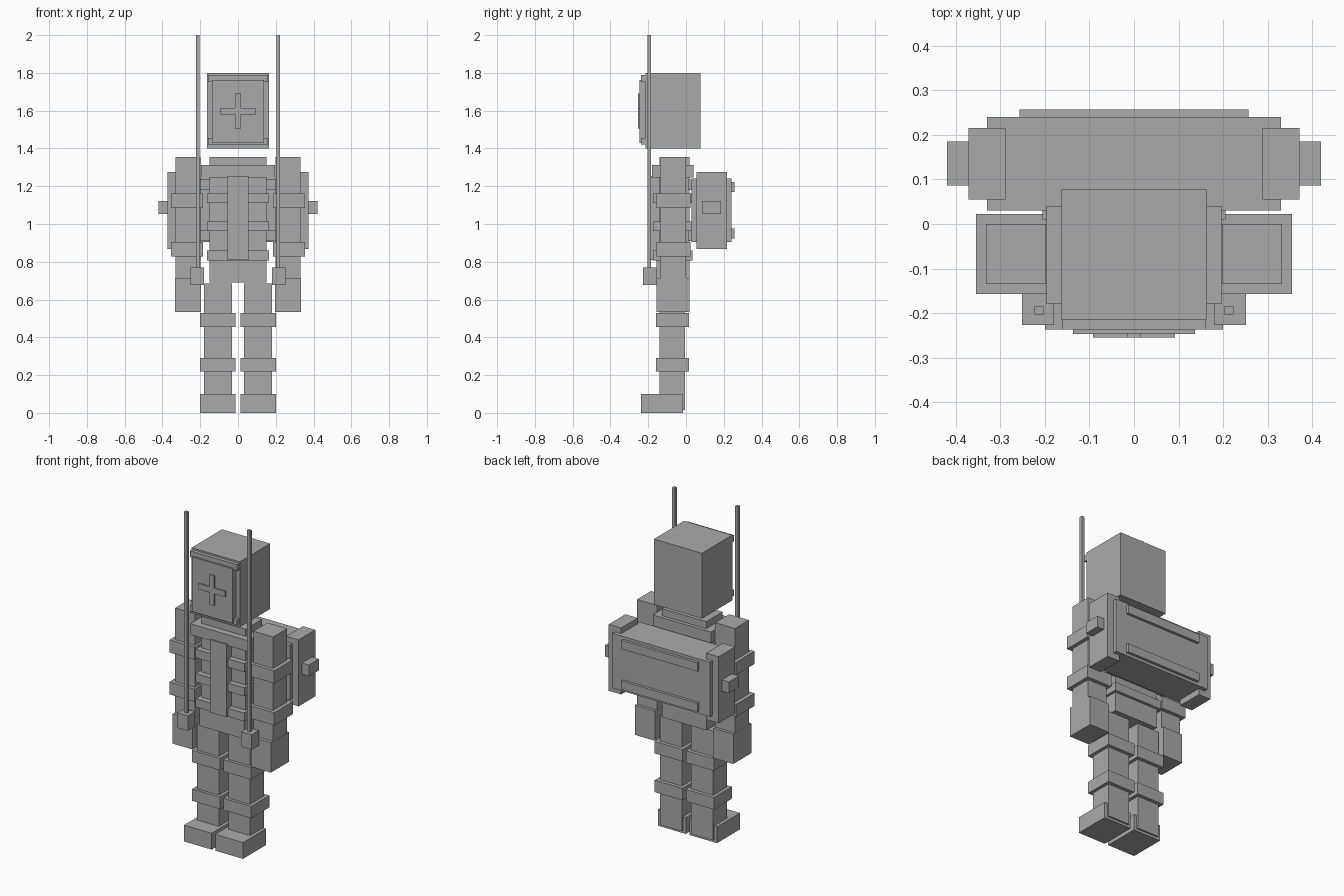
import bpy
import bmesh

grey = bpy.data.materials.new("plain grey")
grey.diffuse_color = (0.4, 0.4, 0.4, 1)


def box(name, x, y, z, mirror=False):
    """Box from (min, max) ranges; mirror adds its twin across x = 0."""
    bm = bmesh.new()
    for side in ((1, -1) if mirror else (1,)):
        new = bmesh.ops.create_cube(bm, size=1)["verts"]
        for v in new:
            v.co.x = side * (x[0] if v.co.x < 0 else x[1])
            v.co.y = y[0] if v.co.y < 0 else y[1]
            v.co.z = z[0] if v.co.z < 0 else z[1]
    bmesh.ops.recalc_face_normals(bm, faces=bm.faces)
    mesh = bpy.data.meshes.new(name)
    bm.to_mesh(mesh)
    bm.free()
    mesh.materials.append(grey)
    ob = bpy.data.objects.new(name, mesh)
    bpy.context.collection.objects.link(ob)
    return ob


def wide(name, half, y, z):
    """Box centred on x = 0."""
    return box(name, (-half, half), y, z)


# Head with visor frame, face plate and cross
wide("head", 0.163, (-0.215, 0.078), (1.40, 1.80))
wide("brow_bar", 0.16, (-0.237, -0.215), (1.752, 1.79))
wide("chin_bar", 0.16, (-0.237, -0.215), (1.42, 1.455))
wide("face_plate", 0.137, (-0.247, -0.215), (1.428, 1.762))
wide("cross_horizontal", 0.092, (-0.255, -0.247), (1.58, 1.615))
wide("cross_vertical", 0.016, (-0.255, -0.247), (1.505, 1.69))

# Torso, bands and front plate
wide("torso", 0.15, (-0.14, 0.018), (0.81, 1.355))
wide("pelvis", 0.15, (-0.157, 0.018), (0.69, 0.81))
wide("chest_band", 0.197, (-0.18, 0.04), (1.245, 1.312))
for i, z in enumerate((1.11, 0.962, 0.808)):
    wide(f"rib_band_{i}", 0.165, (-0.175, 0.035), (z, z + 0.052))
wide("front_plate", 0.055, (-0.19, -0.14), (0.81, 1.255))

# Backpack with mounts, end caps, knobs and rear rails
for i, z in enumerate((0.91, 1.18)):
    wide(f"pack_mount_{i}", 0.205, (0.01, 0.03), (z, z + 0.055))
wide("backpack", 0.33, (0.03, 0.24), (0.905, 1.24))
box("pack_end_caps", (0.288, 0.372), (0.055, 0.216), (0.868, 1.275), True)
box("pack_knobs", (0.372, 0.42), (0.086, 0.185), (1.053, 1.122), True)
for i, z in enumerate((0.922, 1.17)):
    wide(f"pack_rail_{i}", 0.257, (0.24, 0.257), (z, z + 0.053))

# Arms, arm bands and hands
box("arms", (0.198, 0.332), (-0.135, 0.0), (0.62, 1.355), True)
for i, z in enumerate((0.828, 1.085)):
    box(f"arm_bands_{i}", (0.184, 0.355), (-0.157, 0.023), (z, z + 0.077), True)
box("hands", (0.197, 0.333), (-0.157, 0.018), (0.533, 0.715), True)

# Upright rods and grips
box("rod_grips", (0.18, 0.252), (-0.227, -0.157), (0.678, 0.77), True)
box("rods", (0.203, 0.223), (-0.203, -0.185), (0.77, 2.0), True)

# Legs, leg bands and boots
box("legs", (0.032, 0.18), (-0.14, -0.005), (0.015, 0.685), True)
for i, z in enumerate((0.218, 0.455)):
    box(f"leg_bands_{i}", (0.012, 0.2), (-0.158, 0.017), (z, z + 0.073), True)
box("boots", (0.012, 0.2), (-0.237, -0.015), (0.0, 0.1), True)
